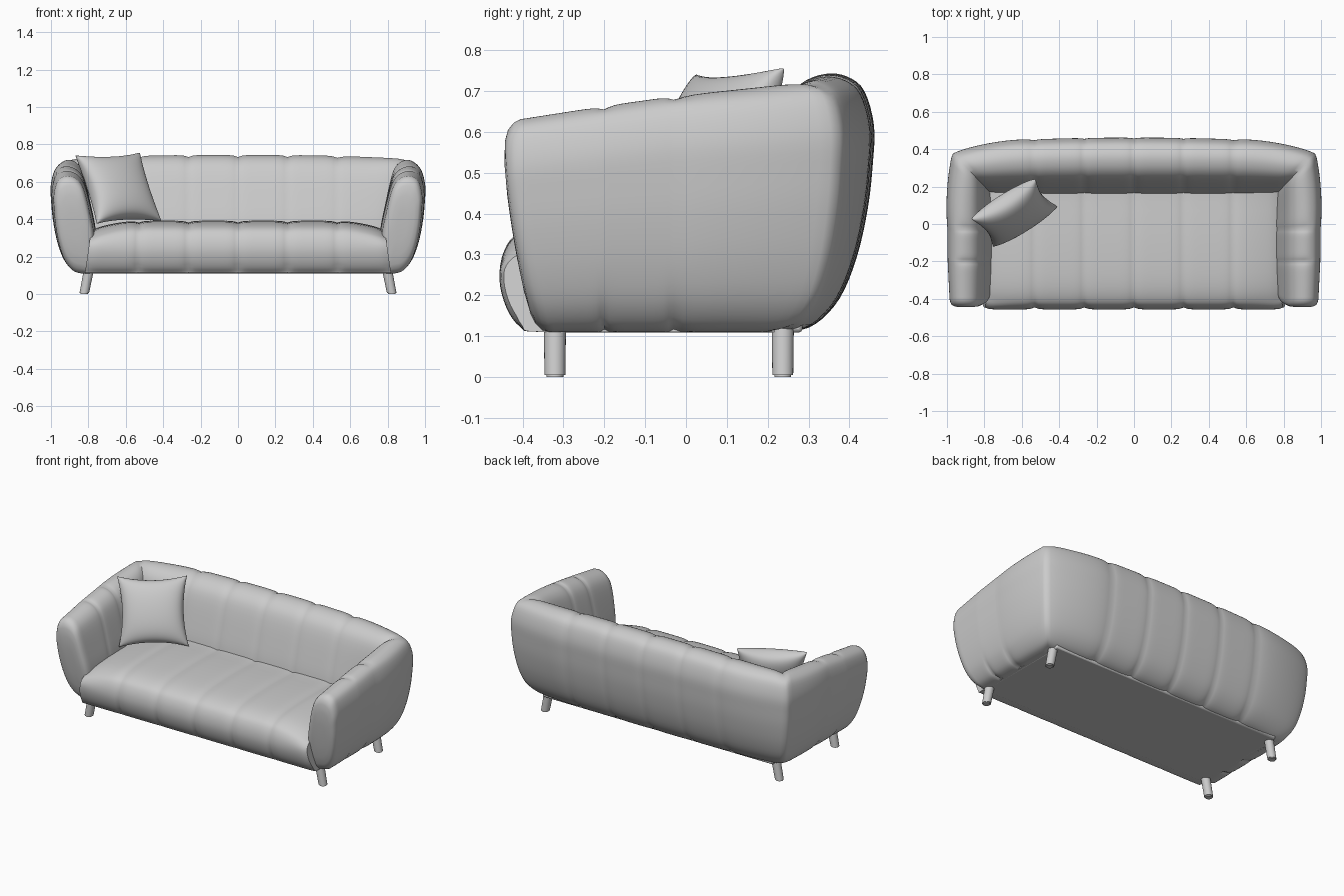
import bpy, bmesh, math
from mathutils import Vector

cube = bpy.data.objects.get("Cube")
if cube:
    bpy.data.objects.remove(cube, do_unlink=True)

fabric = bpy.data.materials.new("light_grey_fabric")
fabric.use_nodes = True
GREY = (0.6, 0.6, 0.6, 1)
fabric.diffuse_color = GREY
fabric.node_tree.nodes["Principled BSDF"].inputs["Base Color"].default_value = GREY
FLOOR = 0.11   # height of the underside


def finish(name, bm, angle=40, mirror=False):
    """Turn a bmesh into a smooth shaded object, optionally mirrored in x."""
    bmesh.ops.recalc_face_normals(bm, faces=bm.faces)
    mesh = bpy.data.meshes.new(name)
    bm.to_mesh(mesh)
    bm.free()
    mesh.materials.append(fabric)
    obj = bpy.data.objects.new(name, mesh)
    bpy.context.collection.objects.link(obj)
    bpy.ops.object.select_all(action="DESELECT")
    obj.select_set(True)
    bpy.context.view_layer.objects.active = obj
    bpy.ops.object.shade_smooth_by_angle(angle=math.radians(angle))
    if mirror:
        mod = obj.modifiers.new("mirror", "MIRROR")
        mod.use_clip = True
        mod.merge_threshold = 0.002
    return obj


def clamp(v):
    return max(0.0, min(1.0, v))


def smooth_loop(points, steps=4):
    """Closed Catmull-Rom curve through 2D points."""
    pts = [Vector(p) for p in points]
    out, n = [], len(points)
    for i in range(n):
        a, b, c, d = (pts[(i + k) % n] for k in (-1, 0, 1, 2))
        for s in range(steps):
            t = s / steps
            out.append(0.5 * (2 * b + (c - a) * t + (2 * a - 5 * b + 4 * c - d) * t * t
                              + (3 * b - a - 3 * c + d) * t ** 3))
    return out


def loft(rings, caps):
    bm = bmesh.new()
    loops = [[bm.verts.new(p) for p in ring] for ring in rings]
    for a, b in zip(loops, loops[1:]):
        for i in range(len(a)):
            j = (i + 1) % len(a)
            bm.faces.new((a[i], a[j], b[j], b[i]))
    for c in caps:
        bm.faces.new(loops[c])
    return bm


# Padded arms and back: one cross-section carried round a U-shaped path
shell_profile = smooth_loop([
    (0, .40), (.10, .62), (.25, .86), (.40, .96), (.60, 1), (.78, .99),
    (.92, .935), (1, .80), (.99, .65), (.95, .48), (.86, .29), (.72, .13),
    (.52, .03), (.30, 0), (.05, 0), (-.02, .15)])

# Seam positions: inner x, inner y, outer x, outer y, top height
seams = [Vector(s) for s in (
    (.77, -.405, .985, -.405, .630), (.76, -.20, .995, -.20, .662),
    (.76, -.03, .996, -.03, .686), (.77, .17, .97, .38, .722),
    (.53, .16, .53, .452, .738), (.265, .16, .265, .459, .742),
    (0, .16, 0, .461, .742))]
CORNER = 3


def shell_ring(station, tuck, arm, bulge, shrink=1.0, push=0.0):
    ix, iy, ox, oy, top = station
    ring = []
    for u, w in shell_profile:
        weight = clamp((.85 - u) / .2) if arm else 1
        f = (1 - tuck * weight) * shrink
        u, w = .5 + (u - .5) * f, .5 + (w - .5) * f
        u *= 1 + bulge * clamp(u)
        x, y = ix + (ox - ix) * u, iy + (oy - iy) * u + push
        z = max(FLOOR, FLOOR + (top - FLOOR) * w)
        # The arm fronts lean back towards the floor
        y += .07 * clamp((.57 - z) / .45) ** 1.5 * clamp((-.2 - y) / .2)
        ring.append((x, y, z))
    return ring


rings = [shell_ring(seams[0], 0, True, 0, s, p)
         for s, p in ((.3, -.043), (.6, -.042), (.8, -.038), (.9, -.031), (.97, -.016))]
STEPS = 14
for k in range(len(seams) - 1):
    for s in range(STEPS):
        t = s / STEPS
        bulge = .07 * 4 * t * (1 - t) if k in (CORNER - 1, CORNER) else 0
        tuck = .035 * abs(2 * t - 1) ** 6
        if k == 0 and t < .5:
            tuck = 0
        rings.append(shell_ring(seams[k].lerp(seams[k + 1], t), tuck, k < CORNER, bulge))
rings.append(shell_ring(seams[-1], .035, False, 0))
finish("arms_and_back", loft(rings, [0]), 50, mirror=True)

# Channelled seat: side profile carried across the width
seat_profile = smooth_loop([
    (-.35, .11), (-.405, .122), (-.44, .17), (-.457, .24), (-.445, .31),
    (-.405, .355), (-.30, .382), (-.10, .392), (.12, .388), (.25, .375),
    (.27, .25), (.25, .11), (0, .11)])


def seat_ring(x, tuck):
    ring = []
    for y, z in seat_profile:
        weight = tuck * clamp((z - .11) / .03)
        y2 = -.1 + (y + .1) * (1 - .03 * weight)
        z2 = .25 + (z - .25) * (1 - .07 * weight)
        z2 -= .045 * clamp((x - .5) / .28) ** 2 * clamp((z2 - .25) / .1)
        spread = 1 + .2 * max(0, .34 - z2) * (x / .8) ** 4
        ring.append((x * spread, y2, max(FLOOR, z2)))
    return ring


edges = [0, .265, .53, .785]
rings = []
for a, b in zip(edges, edges[1:]):
    for s in range(STEPS):
        t = s / STEPS
        rings.append(seat_ring(a + (b - a) * t, abs(2 * t - 1) ** 6))
rings.append(seat_ring(edges[-1], 1))
finish("seat", loft(rings, [-1]), 50, mirror=True)

# Flat underside
bm = bmesh.new()
bmesh.ops.create_cube(bm, size=1)
for v in bm.verts:
    v.co = (v.co.x * 1.62, -.035 + v.co.y * .64, .149 + v.co.z * .08)
base = finish("base", bm, 30)
bevel = base.modifiers.new("bevel", "BEVEL")
bevel.width = .008
bevel.segments = 2

# Splayed round legs
for side, x in (("right", -1), ("left", 1)):
    for end, y in (("front", -.321), ("back", .237)):
        bm = bmesh.new()
        bmesh.ops.create_cone(bm, cap_ends=True, segments=24, radius1=.0255,
                              radius2=.0275, depth=.15)
        rim = [e for e in bm.edges if all(v.co.z < 0 for v in e.verts)]
        bmesh.ops.bevel(bm, geom=rim, offset=.005, segments=2, affect="EDGES")
        for v in bm.verts:
            v.co.z += .075
            v.co.x += x * (.823 - .2 * v.co.z)
            v.co.y += y
        finish(end + "_" + side + "_leg", bm)

# Throw pillow leaning in the right corner
centre = Vector((-.64, .06, .566))
across = Vector((.33, .205, .015)) / 2
up = Vector((-.11, .14, .35)) / 2
facing = across.cross(up).normalized()
bm = bmesh.new()
N = 28
for face_side in (-1, 1):
    grid = []
    for i in range(N + 1):
        row = []
        for j in range(N + 1):
            a = math.sin((i / N - .5) * math.pi)
            b = math.sin((j / N - .5) * math.pi)
            puff = .085 * max(0, (1 - a * a) * (1 - b * b)) ** .4
            p = centre + across * a * (1.04 - .13 * (1 - b * b) * a * a)
            p += up * b * (1.04 - .13 * (1 - a * a) * b * b)
            row.append(bm.verts.new(p + facing * puff * face_side))
        grid.append(row)
    for i in range(N):
        for j in range(N):
            bm.faces.new((grid[i][j], grid[i + 1][j], grid[i + 1][j + 1], grid[i][j + 1]))
bmesh.ops.remove_doubles(bm, verts=bm.verts, dist=.0004)
finish("throw_pillow", bm, 60)
